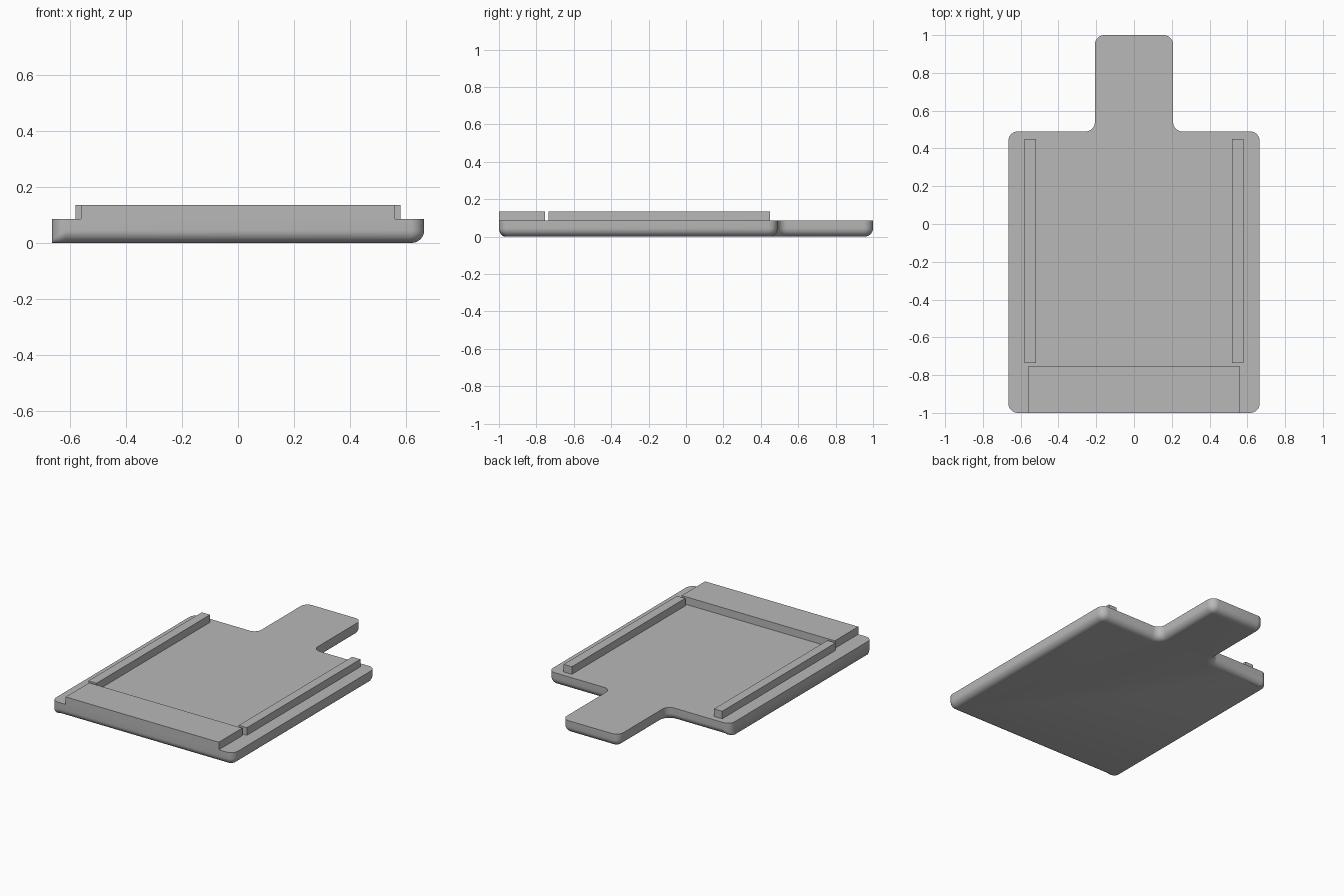
import bpy, bmesh, math
from mathutils import Vector

old = bpy.data.objects.get("Cube")
if old:
    bpy.data.objects.remove(old, do_unlink=True)

THICK, TOP = 0.085, 0.135      # board and rail heights
CORNER, FILLET = 0.05, 0.045   # plan radius and lower edge radius
STEPS = 8

grey = bpy.data.materials.new("plain_grey")
grey.use_nodes = True
colour = (0.48, 0.48, 0.48, 1)
grey.diffuse_color = colour
grey.node_tree.nodes["Principled BSDF"].inputs["Base Color"].default_value = colour


def add_object(name, bm):
    bmesh.ops.recalc_face_normals(bm, faces=bm.faces)
    mesh = bpy.data.meshes.new(name)
    bm.to_mesh(mesh)
    bm.free()
    mesh.materials.append(grey)
    obj = bpy.data.objects.new(name, mesh)
    bpy.context.collection.objects.link(obj)
    return obj


def box(name, x0, x1, y0, y1, z0, z1):
    bm = bmesh.new()
    bmesh.ops.create_cube(bm, size=1)
    for v in bm.verts:
        v.co = ((x0 + x1) / 2 + v.co.x * (x1 - x0),
                (y0 + y1) / 2 + v.co.y * (y1 - y0),
                (z0 + z1) / 2 + v.co.z * (z1 - z0))
    return add_object(name, bm)


# Board outline, counter-clockwise, with fillet size before and after each corner
W, H, SHOULDER = 0.665, 0.207, 0.49
F = FILLET
corners = [(-W, -1, 0, F), (W, -1, F, F), (W, SHOULDER, F, F), (H, SHOULDER, F, F),
           (H, 1, F, F), (-H, 1, F, F), (-H, SHOULDER, F, F), (-W, SHOULDER, F, 0)]

outline = []                   # point, inward direction, fillet size
for i, (x, y, f0, f1) in enumerate(corners):
    p = Vector((x, y))
    before = (p - Vector(corners[i - 1][:2])).normalized()
    after = (Vector(corners[(i + 1) % len(corners)][:2]) - p).normalized()
    turn = 1 if before.cross(after) > 0 else -1
    centre = p + (after - before) * CORNER
    for s in range(STEPS + 1):
        t = s / STEPS
        a = t * math.pi / 2
        arm = -after * math.cos(a) + before * math.sin(a)
        outline.append((centre + arm * CORNER, -arm * turn, f0 + (f1 - f0) * t))

# Board: flat top, upright sides, rounded lower edge
bm = bmesh.new()
rings = [[bm.verts.new((p.x, p.y, THICK)) for p, n, f in outline]]
for s in range(STEPS + 1):
    a = s / STEPS * math.pi / 2
    ring = []
    for p, n, f in outline:
        q = p + n * f * (1 - math.cos(a))
        ring.append(bm.verts.new((q.x, q.y, f * (1 - math.sin(a)))))
    rings.append(ring)
for upper, lower in zip(rings, rings[1:]):
    for i in range(len(upper)):
        j = (i + 1) % len(upper)
        bm.faces.new((upper[i], lower[i], lower[j], upper[j]))
bm.faces.new(rings[0])
bm.faces.new(rings[-1])
bmesh.ops.remove_doubles(bm, verts=bm.verts, dist=0.0001)
board = add_object("board", bm)
bpy.context.view_layer.objects.active = board
board.select_set(True)
bpy.ops.object.shade_smooth_by_angle(angle=math.radians(35))

# Raised front bar and the two side rails
box("front_bar", -0.56, 0.56, -1, -0.755, THICK - 0.005, TOP)
for name, side in (("left_rail", 1), ("right_rail", -1)):
    x0, x1 = sorted((0.52 * side, 0.58 * side))
    box(name, x0, x1, -0.735, 0.45, THICK - 0.005, TOP)
